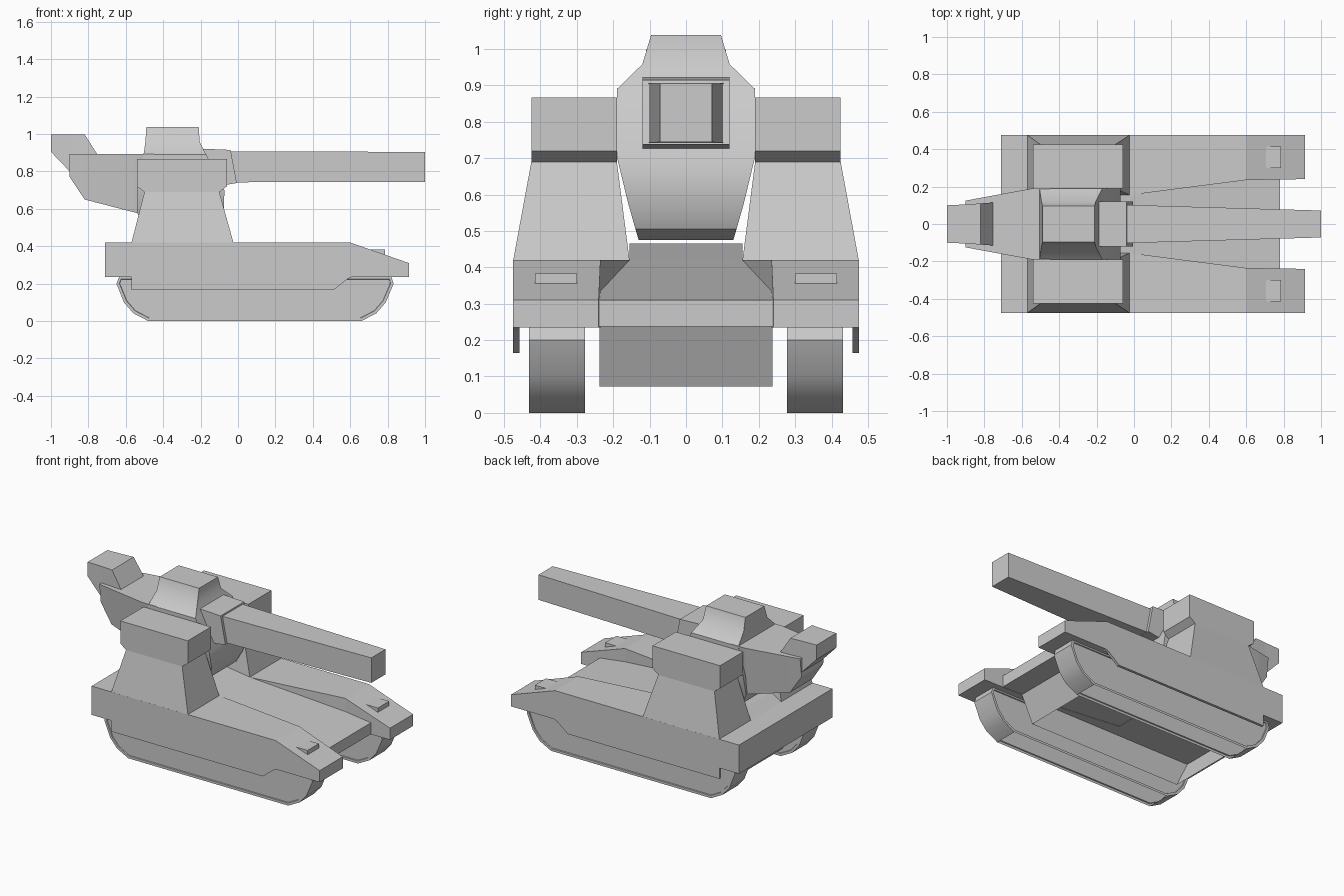
import bpy, bmesh, math

if "Cube" in bpy.data.objects:
    bpy.data.objects.remove(bpy.data.objects["Cube"])


def finish(bm, name, mirror=False, open_z=None):
    bmesh.ops.recalc_face_normals(bm, faces=bm.faces)
    # optionally remove horizontal faces at the listed heights (open shells)
    if open_z:
        gone = [f for f in bm.faces if abs(f.normal.z) > .99
                and any(abs(f.calc_center_median().z - z) < .002 for z in open_z)]
        bmesh.ops.delete(bm, geom=gone, context='FACES')
    me = bpy.data.meshes.new(name)
    bm.to_mesh(me)
    bm.free()
    ob = bpy.data.objects.new(name, me)
    bpy.context.collection.objects.link(ob)
    if mirror:
        m = ob.modifiers.new("Mirror", 'MIRROR')
        m.use_axis = (False, True, False)
        m.use_mirror_merge = False
    return ob


def loft(name, rings, mirror=False):
    bm = bmesh.new()
    vs = [[bm.verts.new(p) for p in r] for r in rings]
    n = len(vs[0])
    for a, b in zip(vs, vs[1:]):
        for i in range(n):
            j = (i + 1) % n
            bm.faces.new((a[i], a[j], b[j], b[i]))
    bm.faces.new(vs[0])
    bm.faces.new(vs[-1])
    return finish(bm, name, mirror)


def prism(name, pts, y0, y1, mirror=False, inset=0.0, open_z=None):
    bm = bmesh.new()
    a, b = [[bm.verts.new((x, y, z)) for x, z in pts] for y in (y0, y1)]
    n = len(pts)
    for i in range(n):
        j = (i + 1) % n
        bm.faces.new((a[i], a[j], b[j], b[i]))
    caps = [bm.faces.new(a), bm.faces.new(b)]
    if inset:
        bmesh.ops.recalc_face_normals(bm, faces=bm.faces)
        bmesh.ops.inset_individual(bm, faces=caps, thickness=inset, depth=0)
        bmesh.ops.inset_individual(bm, faces=caps, thickness=0.002, depth=-inset * 0.4)
    return finish(bm, name, mirror, open_z)


def level(z, x0, x1, y0, y1):
    """Horizontal rectangle."""
    return [(x0, y0, z), (x1, y0, z), (x1, y1, z), (x0, y1, z)]


def station(x, z0, z1, wb, wt):
    """Cross-section at x, symmetric in y."""
    return [(x, -wb, z0), (x, wb, z0), (x, wt, z1), (x, -wt, z1)]


def side_station(x, z0, z1, y0, y1):
    return [(x, y0, z0), (x, y1, z0), (x, y1, z1), (x, y0, z1)]


# Tracks with recessed side plates, open underneath
prism("track", [(-.65, .20), (-.635, .238), (.82, .238), (.832, .20), (.79, .10), (.74, .042),
                (.66, 0), (-.48, 0), (-.56, .042), (-.61, .10)],
      .278, .431, True, .016, open_z=(0,))

# Hull sides, skirts and headlights
loft("hull_side", [side_station(-.71, .235, .42, .155, .475), side_station(-.02, .235, .42, .155, .475),
                   side_station(.60, .235, .42, .235, .475), side_station(.914, .235, .31, .24, .475)], True)
prism("side_skirt", [(-.57, .24), (-.57, .165), (.51, .165), (.585, .225), (.62, .24)], .458, .475, True)
prism("headlight", [(.786, .345), (.786, .383), (.70, .383)], .30, .415, True)

# Centre hull: sloping front plate, raised deck, open belly
prism("front_plate", [(-.02, .237), (.78, .237), (.78, .31), (-.02, .42)], -.24, .24)
prism("centre_deck", [(-.71, .235), (-.02, .235), (-.02, .42), (-.35, .465), (-.50, .465), (-.57, .42), (-.71, .42)],
      -.155, .155)
prism("belly", [(-.60, .24), (-.52, .072), (.56, .072), (.64, .24)], -.238, .238, open_z=(.072, .24))

# Flanking towers
loft("side_tower", [level(.418, -.57, -.024, .155, .475), level(.69, -.50, -.10, .19, .425),
                    level(.72, -.54, -.06, .19, .425), level(.866, -.54, -.06, .19, .425)], True)

# Turret with raised roof: height, rear x, front x, half width
turret = [(.475, -.46, -.18, .13), (.505, -.50, -.11, .139), (.58, -.54, -.075, .16), (.70, -.54, -.073, .189),
          (.89, -.505, -.17, .189), (.958, -.495, -.205, .12), (1.038, -.49, -.21, .096)]
loft("turret", [level(z, a, b, -w, w) for z, a, b, w in turret])
loft("turret_bustle", [station(-.90, .77, .892, .11, .125), station(-.82, .65, .892, .115, .14),
                       station(-.55, .58, .892, .15, .189), station(-.45, .56, .892, .15, .189)])

# Rear housing on the bustle
loft("rear_housing", [station(-1.0, .905, .998, .10, .10), station(-.89, .79, .998, .105, .105),
                      station(-.82, .79, .998, .11, .11), station(-.75, .79, .888, .115, .115)])

# Gun mantlet and tapered square barrel
prism("gun_mantlet", [(-.20, .922), (-.04, .915), (-.006, .738), (-.075, .727), (-.20, .75)], -.12, .12)
loft("gun_barrel", [station(-.06, .742, .906, .103, .103), station(1.0, .744, .905, .072, .072)])

# Soft shading across shallow angles on tracks and turret
for name in ("track", "turret"):
    ob = bpy.data.objects[name]
    bpy.ops.object.select_all(action='DESELECT')
    ob.select_set(True)
    bpy.context.view_layer.objects.active = ob
    bpy.ops.object.shade_smooth_by_angle(angle=math.radians(35))
